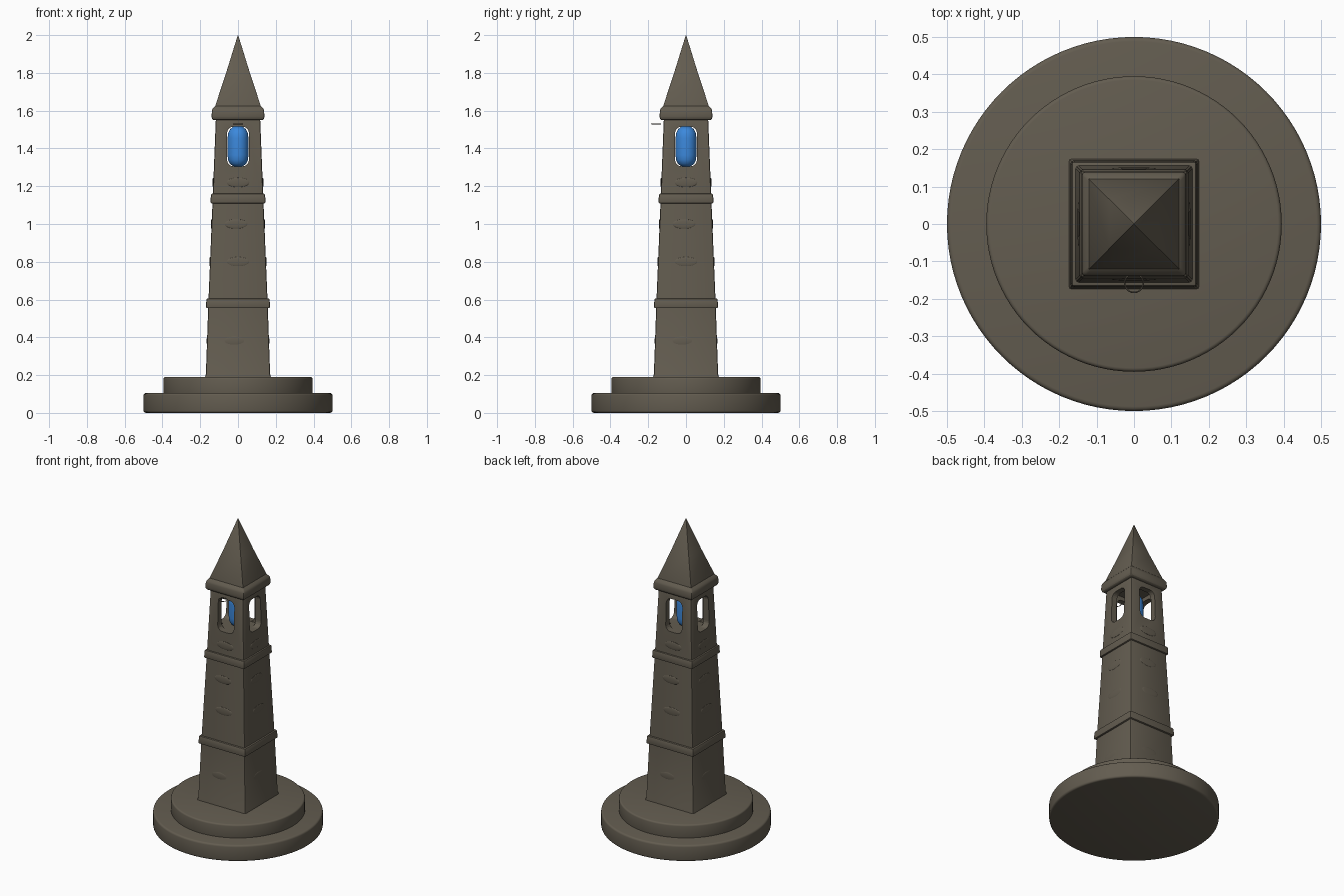
import bpy, bmesh, math
from mathutils import Matrix

if "Cube" in bpy.data.objects:
    bpy.data.objects.remove(bpy.data.objects["Cube"], do_unlink=True)


def material(name, colour):
    m = bpy.data.materials.new(name)
    m.use_nodes = True
    m.diffuse_color = colour
    m.node_tree.nodes["Principled BSDF"].inputs["Base Color"].default_value = colour
    return m


STONE = material("weathered stone", (0.125, 0.108, 0.08, 1))
BLUE = material("blue glow", (0.045, 0.25, 0.72, 1))


def activate(ob):
    bpy.ops.object.select_all(action="DESELECT")
    ob.select_set(True)
    bpy.context.view_layer.objects.active = ob


def finish(ob, bevel=0.0, segments=2, angle=35):
    activate(ob)
    if bevel:
        mod = ob.modifiers.new("rounded edges", "BEVEL")
        mod.width, mod.segments = bevel, segments
        mod.limit_method, mod.angle_limit = "ANGLE", math.radians(30)
        bpy.ops.object.modifier_apply(modifier=mod.name)
    bpy.ops.object.shade_smooth_by_angle(angle=math.radians(angle))


def loft(name, profile, sides, mat=STONE):
    """Stack of regular rings from (half width, z); four sides give a square."""
    turn = math.pi / 4 if sides == 4 else 0
    scale = math.sqrt(2) if sides == 4 else 1
    bm = bmesh.new()
    rings = []
    for r, z in profile:
        rings.append([bm.verts.new((r * scale * math.cos(turn + math.tau * i / sides),
                                    r * scale * math.sin(turn + math.tau * i / sides), z))
                      for i in range(sides)])
    for low, high in zip(rings, rings[1:]):
        for i in range(sides):
            j = (i + 1) % sides
            bm.faces.new((low[i], low[j], high[j], high[i]))
    bm.faces.new(rings[0][::-1])
    bm.faces.new(rings[-1])
    me = bpy.data.meshes.new(name)
    bm.to_mesh(me)
    bm.free()
    ob = bpy.data.objects.new(name, me)
    bpy.context.collection.objects.link(ob)
    me.materials.append(mat)
    return ob


def cut(ob, cutter):
    activate(ob)
    mod = ob.modifiers.new("cut", "BOOLEAN")
    mod.operation, mod.solver, mod.object = "DIFFERENCE", "EXACT", cutter
    bpy.ops.object.modifier_apply(modifier=mod.name)
    bpy.data.objects.remove(cutter, do_unlink=True)


def window_cutter(axis_turn):
    """Round-cornered bar that passes right through the tower."""
    bm = bmesh.new()
    half_w, half_h, r = 0.058, 0.105, 0.035
    pts = []
    for k, (sx, sz) in enumerate(((1, 1), (-1, 1), (-1, -1), (1, -1))):
        for s in range(6):
            a = (k + s / 5) * math.pi / 2
            pts.append((sx * (half_w - r) + r * math.cos(a),
                        1.41 + sz * (half_h - r) + r * math.sin(a)))
    face = bm.faces.new([bm.verts.new((x, -0.3, z)) for x, z in pts])
    out = bmesh.ops.extrude_face_region(bm, geom=[face])
    moved = [v for v in out["geom"] if isinstance(v, bmesh.types.BMVert)]
    bmesh.ops.translate(bm, verts=moved, vec=(0, 0.6, 0))
    bmesh.ops.recalc_face_normals(bm, faces=bm.faces)
    bm.transform(Matrix.Rotation(axis_turn, 4, "Z"))
    me = bpy.data.meshes.new("window_cutter")
    bm.to_mesh(me)
    bm.free()
    ob = bpy.data.objects.new("window_cutter", me)
    bpy.context.collection.objects.link(ob)
    ob.hide_render = True
    return ob


# Round stepped base
finish(loft("lower_step", [(0.5, 0), (0.5, 0.105)], 96), 0.012, 3)
finish(loft("upper_step", [(0.395, 0.09), (0.395, 0.19)], 96), 0.01, 3)

# Tapered square tower with a flared foot, open lantern room at the top
tower = loft("tower", [(0.18, 0.17), (0.17, 0.205), (0.157, 0.58),
                       (0.134, 1.135), (0.117, 1.565)], 4)
finish(tower, 0.008)
cut(tower, loft("chamber_cutter", [(0.086, 1.305), (0.084, 1.54)], 4))
for turn in (0, math.pi / 2):
    cut(tower, window_cutter(turn))
finish(tower)

# String courses around the tower
for name, half, z in (("lower_band", 0.17, 0.58), ("upper_band", 0.146, 1.135)):
    finish(loft(name, [(half, z - 0.026), (half - 0.003, z + 0.026)], 4), 0.008)

# Eaves and pyramid roof
finish(loft("eaves", [(0.132, 1.55), (0.14, 1.562), (0.138, 1.605),
                      (0.12, 1.628)], 4), 0.008)
finish(loft("roof", [(0.124, 1.615), (0.066, 1.79), (0.001, 2.0)], 4), 0.003)

# Glowing capsule in the lantern room
capsule = [(0.024, 1.305), (0.042, 1.318), (0.053, 1.34), (0.055, 1.365)]
capsule += [(r, 2.82 - z) for r, z in reversed(capsule)]
finish(loft("lantern_light", capsule, 32, BLUE), angle=60)

# Small hanging ring over the front opening
bpy.ops.mesh.primitive_torus_add(location=(0, -0.158, 1.53), major_radius=0.025,
                                 minor_radius=0.002, major_segments=32, minor_segments=8)
ring = bpy.context.object
ring.name = "front_ring"
ring.data.materials.append(STONE)
finish(ring, angle=60)

# Low worn stones standing slightly proud of each wall
for side in range(4):
    for x, z, half in ((-0.02, 0.38, 0.157), (0, 0.8, 0.1425),
                       (-0.01, 1.0, 0.135), (0, 1.22, 0.1265)):
        bpy.ops.mesh.primitive_uv_sphere_add(segments=24, ring_count=12)
        stone = bpy.context.object
        stone.name = "worn_stone"
        stone.data.materials.append(STONE)
        stone.data.transform(Matrix.Rotation(side * math.pi / 2, 4, "Z")
                             @ Matrix.Translation((x, -half - 0.005, z))
                             @ Matrix.Diagonal((0.06, 0.004, 0.025, 1)))
        finish(stone, angle=60)
